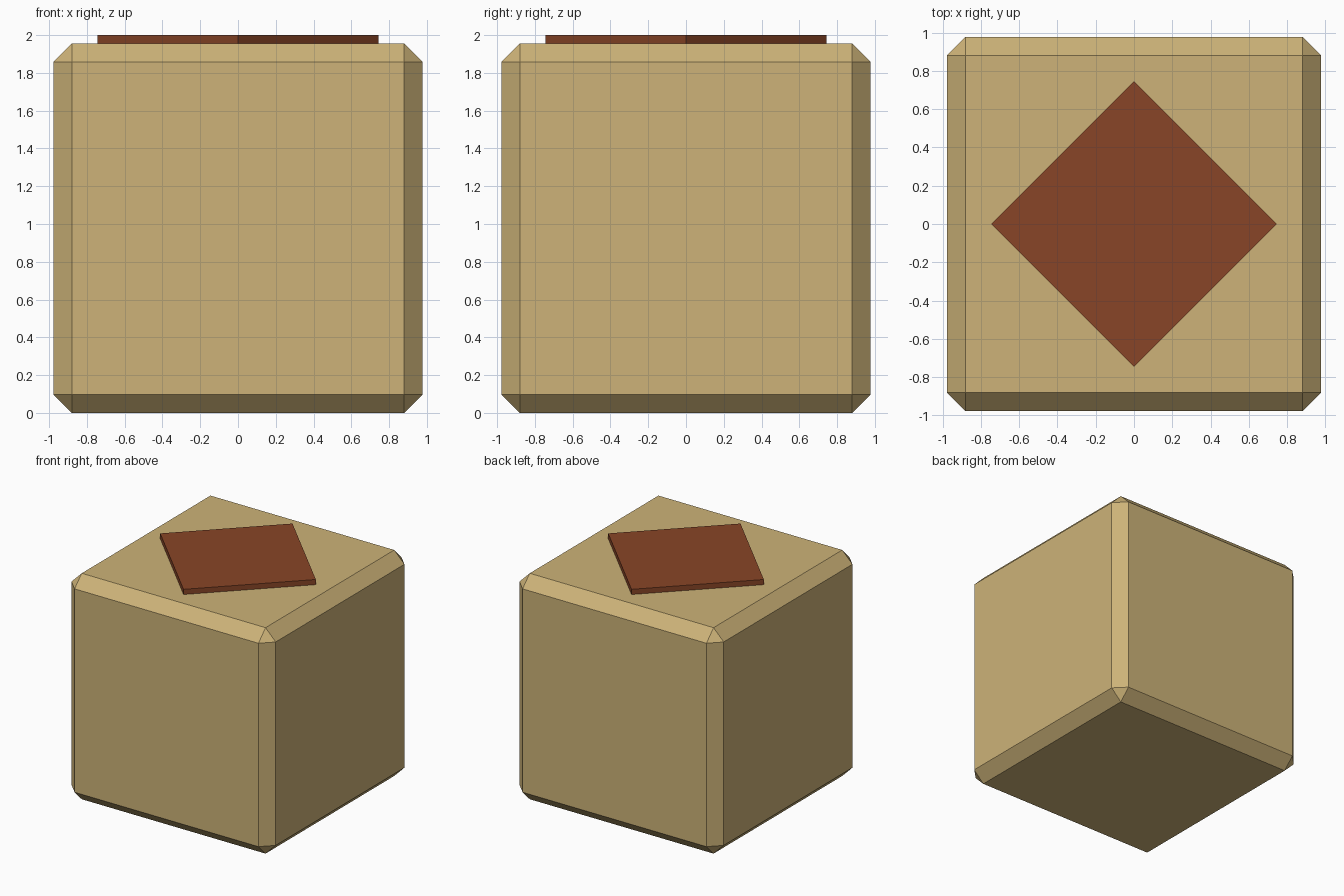
import bpy, bmesh, math
from mathutils import Matrix

if "Cube" in bpy.data.objects:
    bpy.data.objects.remove(bpy.data.objects["Cube"])


def material(name, color):
    m = bpy.data.materials.new(name)
    m.diffuse_color = (*color, 1)
    m.use_nodes = True
    m.node_tree.nodes["Principled BSDF"].inputs["Base Color"].default_value = m.diffuse_color
    return m


def box(name, size, z_mid, mat, turn=0.0, chamfer=0.0):
    bm = bmesh.new()
    bmesh.ops.create_cube(bm, size=1)
    bmesh.ops.scale(bm, vec=size, verts=bm.verts)
    if chamfer:
        bmesh.ops.bevel(bm, geom=bm.edges[:], offset=chamfer, segments=1,
                        affect='EDGES', profile=0.5)
    bm.transform(Matrix.Translation((0, 0, z_mid)) @ Matrix.Rotation(turn, 4, 'Z'))
    mesh = bpy.data.meshes.new(name)
    bm.to_mesh(mesh)
    bm.free()
    mesh.materials.append(mat)
    obj = bpy.data.objects.new(name, mesh)
    bpy.context.collection.objects.link(obj)
    return obj


tan = material("tan", (0.61, 0.45, 0.188))
brown = material("reddish brown", (0.25, 0.06, 0.02))

# Chamfered block
box("block", (1.955, 1.955, 1.955), 0.9775, tan, chamfer=0.0975)

# Diamond plate on the top face
side = 0.745 * math.sqrt(2)
box("diamond_plate", (side, side, 0.045), 1.9775, brown, turn=math.pi / 4)
